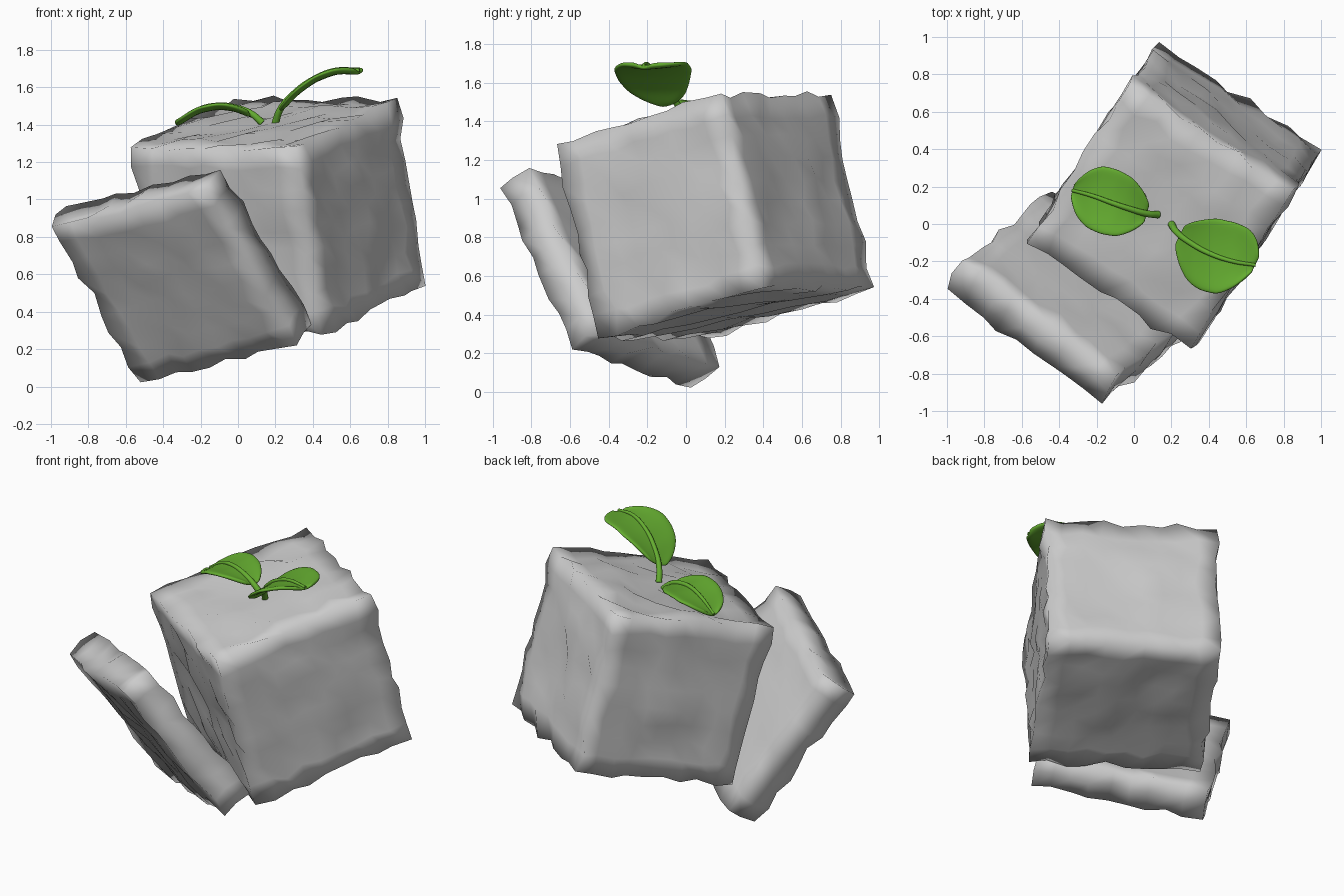
import bpy, bmesh, random
from mathutils import Vector

if "Cube" in bpy.data.objects:
    bpy.data.objects.remove(bpy.data.objects["Cube"])

random.seed(4)


def stone(name, origin, edges, cuts, rough):
    """Rough-hewn block: gridded cube sheared onto three edge vectors, then jittered."""
    bm = bmesh.new()
    bmesh.ops.create_cube(bm, size=1)
    bmesh.ops.translate(bm, verts=bm.verts, vec=(0.5, 0.5, 0.5))
    # separate cut count per direction keeps cells roughly square
    for axis in range(3):
        n = cuts[axis]
        for i in range(1, n):
            co, no = [0, 0, 0], [0, 0, 0]
            co[axis], no[axis] = i / n, 1
            bmesh.ops.bisect_plane(bm, geom=bm.verts[:] + bm.edges[:] + bm.faces[:],
                                   plane_co=co, plane_no=no)
    e = [Vector(v) for v in edges]
    for v in bm.verts:
        corner = all(c < 0.01 or c > 0.99 for c in v.co)
        p = Vector(origin) + e[0] * v.co.x + e[1] * v.co.y + e[2] * v.co.z
        r = rough * (0.25 if corner else 1)
        v.co = p + Vector([random.uniform(-r, r) for _ in range(3)])
    bmesh.ops.recalc_face_normals(bm, faces=bm.faces)
    return finish(bm, name)


def finish(bm, name):
    me = bpy.data.meshes.new(name)
    bm.to_mesh(me)
    bm.free()
    for p in me.polygons:
        p.use_smooth = True
    ob = bpy.data.objects.new(name, me)
    bpy.context.collection.objects.link(ob)
    return ob


def lerp_table(table, s):
    for (a, va), (b, vb) in zip(table, table[1:]):
        if s <= b:
            k = max(0, (s - a) / (b - a))
            return va + (vb - va) * k
    return table[-1][1]


# main cube and fallen slab
stone("stone_cube", (-0.42, 0.12, 0.28),
      [(0.87, -0.57, 0), (0.55, 0.85, 0.26), (-0.15, -0.22, 1.0)], (9, 9, 9), 0.02)
stone("stone_slab", (-0.52, 0.02, 0.02),
      [(0.83, -0.61, 0.2), (0.08, 0.15, 0.11), (-0.48, -0.37, 0.83)], (9, 2, 9), 0.02)

green = bpy.data.materials.new("leaf_green")
green.diffuse_color = (0.13, 0.42, 0.03, 1)
green.use_nodes = True
green.node_tree.nodes["Principled BSDF"].inputs["Base Color"].default_value = green.diffuse_color

WIDTH = [(0, 0.3), (0.12, 0.68), (0.3, 0.97), (0.5, 1.06), (0.7, 1.02), (0.88, 0.75), (1, 0.22)]


def leaf(name, rib, start, width):
    """Blade lofted about the midrib, following the midrib's arch, plus a round rib."""
    rib = [Vector(p) for p in rib]
    arch = sorted((p.x, p.z) for p in rib)
    path = [(p.x, p.y) for p in sorted(rib, key=lambda p: p.x)]
    axis = rib[-1] - rib[0]
    side = Vector((-axis.y, axis.x, 0)).normalized()
    bm = bmesh.new()
    rows, across = 10, 6
    grid = []
    for i in range(rows + 1):
        t = i / rows
        x = rib[0].x + axis.x * (start + (1 - start) * t)
        mid = Vector((x, lerp_table(path, x), 0))
        row = []
        for j in range(across + 1):
            u = j / across * 2 - 1
            p = mid + side * u * width * lerp_table(WIDTH, t)
            p.z = lerp_table(arch, p.x) - 0.012 + 0.02 * u * u
            row.append(bm.verts.new(p))
        grid.append(row)
    for a, b in zip(grid, grid[1:]):
        for j in range(across):
            bm.faces.new((a[j], a[j + 1], b[j + 1], b[j]))
    bmesh.ops.recalc_face_normals(bm, faces=bm.faces)
    ob = finish(bm, name + "_blade")
    sol = ob.modifiers.new("thickness", "SOLIDIFY")
    sol.thickness, sol.offset = 0.024, 0
    sub = ob.modifiers.new("smooth", "SUBSURF")
    sub.levels = sub.render_levels = 2
    ob.data.materials.append(green)
    # stem and midrib
    cu = bpy.data.curves.new(name + "_stem", "CURVE")
    cu.dimensions = "3D"
    cu.bevel_depth, cu.bevel_resolution, cu.use_fill_caps = 0.018, 3, True
    sp = cu.splines.new("BEZIER")
    sp.bezier_points.add(len(rib) - 1)
    for i, (b, p) in enumerate(zip(sp.bezier_points, rib)):
        b.co = p
        b.handle_left_type = b.handle_right_type = "AUTO"
        b.radius = 1.1 - 0.6 * i / (len(rib) - 1)
    cu.materials.append(green)
    bpy.context.collection.objects.link(bpy.data.objects.new(name + "_stem", cu))


leaf("low_leaf", [(0.13, 0.05, 1.41), (0.07, 0.055, 1.46), (-0.02, 0.08, 1.495),
                  (-0.11, 0.11, 1.505), (-0.22, 0.15, 1.48), (-0.33, 0.18, 1.41)], 0.13, 0.17)
leaf("tall_leaf", [(0.20, 0.0, 1.41), (0.225, -0.04, 1.48), (0.30, -0.10, 1.57),
                   (0.41, -0.16, 1.65), (0.53, -0.20, 1.695), (0.65, -0.22, 1.69)], 0.1, 0.195)
